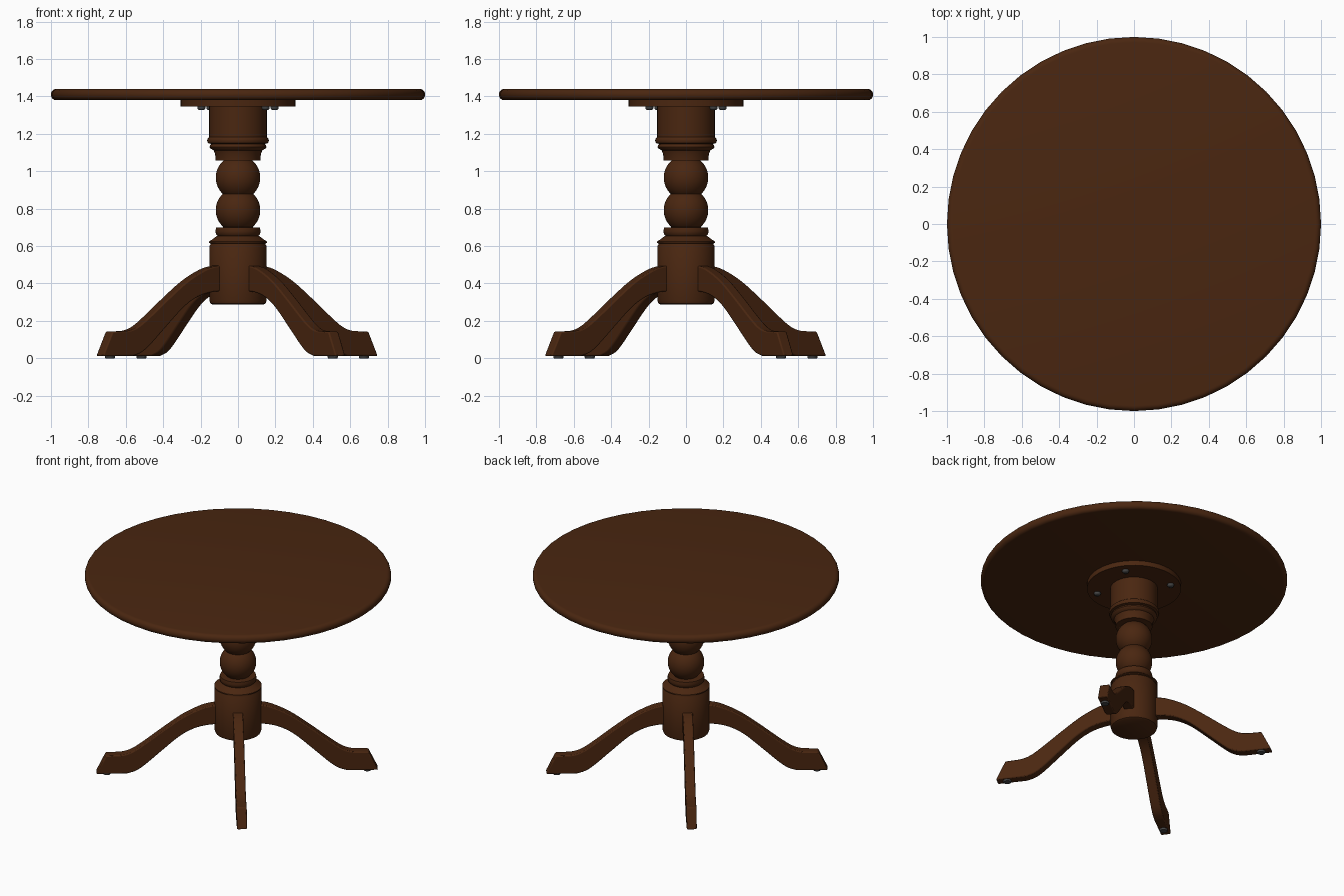
import bpy, bmesh, math
from mathutils import Matrix, Vector

if "Cube" in bpy.data.objects:
    bpy.data.objects.remove(bpy.data.objects["Cube"])


def material(name, color):
    m = bpy.data.materials.new(name)
    m.diffuse_color = (*color, 1)
    m.use_nodes = True
    m.node_tree.nodes["Principled BSDF"].inputs["Base Color"].default_value = m.diffuse_color
    return m


WOOD = material("dark_wood", (0.068, 0.0195, 0.0052))
STEEL = material("dark_steel", (0.06, 0.06, 0.06))
LEG_ANGLES = [math.radians(37 + 90 * i) for i in range(4)]


def finish(bm, name, mat, angle=40):
    bmesh.ops.recalc_face_normals(bm, faces=bm.faces)
    me = bpy.data.meshes.new(name)
    bm.to_mesh(me)
    bm.free()
    me.materials.append(mat)
    ob = bpy.data.objects.new(name, me)
    bpy.context.collection.objects.link(ob)
    bpy.ops.object.select_all(action='DESELECT')
    ob.select_set(True)
    bpy.context.view_layer.objects.active = ob
    bpy.ops.object.shade_smooth_by_angle(angle=math.radians(angle))
    return ob


def lathe(name, profile, mat, sides=48, loc=(0, 0, 0)):
    """Closed turned solid from (radius, height) points, bottom to top."""
    bm = bmesh.new()
    rings = []
    for r, z in profile:
        rings.append([bm.verts.new((loc[0] + r * math.cos(2 * math.pi * i / sides),
                                    loc[1] + r * math.sin(2 * math.pi * i / sides),
                                    loc[2] + z)) for i in range(sides)])
    for a, b in zip(rings, rings[1:]):
        for i in range(sides):
            j = (i + 1) % sides
            bm.faces.new((a[i], a[j], b[j], b[i]))
    bm.faces.new(rings[0][::-1])
    bm.faces.new(rings[-1])
    return finish(bm, name, mat)


def arc(cr, cz, rad, a0, a1, n):
    return [(cr + rad * math.cos(math.radians(a0 + (a1 - a0) * i / n)),
             cz + rad * math.sin(math.radians(a0 + (a1 - a0) * i / n))) for i in range(n + 1)]


def spline(pts, n=5):
    """Smooth curve through the points."""
    p = [Vector(q) for q in pts]
    p = [2 * p[0] - p[1]] + p + [2 * p[-1] - p[-2]]
    out = []
    for i in range(1, len(p) - 2):
        a, b, c, d = p[i - 1:i + 3]
        for k in range(n):
            t = k / n
            out.append(0.5 * (2 * b + (c - a) * t + (2 * a - 5 * b + 4 * c - d) * t * t
                              + (3 * b - a - 3 * c + d) * t ** 3))
    return out + [p[-2]]


# Round top with rounded rim, and the mounting plate beneath
lathe("table_top", arc(0.972, 1.408, 0.028, -90, 0, 5) + arc(0.972, 1.412, 0.028, 0, 90, 5), WOOD)
lathe("mounting_plate", [(0.307, 1.345), (0.307, 1.381)], WOOD)

# Turned column
column = [(0.138, 0.288), (0.148, 0.294), (0.153, 0.31), (0.153, 0.6), (0.147, 0.608),
          (0.147, 0.614), (0.155, 0.617), (0.155, 0.625), (0.138, 0.635), (0.122, 0.648),
          (0.11, 0.655), (0.117, 0.662), (0.121, 0.68), (0.117, 0.698)]
column += arc(0, 0.792, 0.119, -50, 47, 16) + arc(0, 0.966, 0.119, -47, 50, 16)
column += [(0.12, 1.058), (0.122, 1.09), (0.13, 1.112), (0.148, 1.122), (0.152, 1.13),
           (0.148, 1.142), (0.142, 1.146), (0.16, 1.15), (0.165, 1.163), (0.163, 1.174),
           (0.154, 1.182), (0.154, 1.35)]
lathe("column", column, WOOD)

# Curved legs: side outline extruded to thickness
upper = spline([(0.1, 0.497), (0.16, 0.493), (0.235, 0.473), (0.35, 0.415), (0.475, 0.325),
                (0.6, 0.228), (0.68, 0.172), (0.74, 0.149), (0.8, 0.144)])
lower = spline([(0.1, 0.36), (0.2, 0.352), (0.29, 0.326), (0.38, 0.272), (0.49, 0.175),
                (0.6, 0.075), (0.66, 0.032), (0.72, 0.012)])
outline = upper + [Vector((0.857, 0.143)), Vector((0.92, 0.012))] + lower[::-1]
HALF = 0.033
CENTRE = Vector((-0.005, -0.003, 0))
for n, ang in enumerate(LEG_ANGLES, 1):
    bm = bmesh.new()
    face = bm.faces.new([bm.verts.new((p[0], -HALF, p[1])) for p in outline])
    ext = bmesh.ops.extrude_face_region(bm, geom=[face], use_keep_orig=True)
    bmesh.ops.translate(bm, vec=(0, 2 * HALF, 0),
                        verts=[v for v in ext['geom'] if isinstance(v, bmesh.types.BMVert)])
    turn = Matrix.Translation(CENTRE) @ Matrix.Rotation(ang, 4, 'Z')
    bmesh.ops.transform(bm, matrix=turn, verts=bm.verts)
    leg = finish(bm, f"leg_{n}", WOOD)
    bev = leg.modifiers.new("soft_edges", 'BEVEL')
    bev.width, bev.segments, bev.limit_method = 0.007, 2, 'ANGLE'
    bev.angle_limit = math.radians(50)

    # Floor glide under the foot and screw under the plate
    glide = turn @ Vector((0.85, 0, 0))
    lathe(f"foot_glide_{n}", [(0.024, 0), (0.027, 0.004), (0.027, 0.014)], STEEL, 16, glide)
    screw = Matrix.Rotation(ang, 4, 'Z') @ Vector((0.245, 0, 0))
    lathe(f"plate_screw_{n}", [(0.01, 1.327), (0.018, 1.33), (0.022, 1.337), (0.022, 1.348)],
          STEEL, 16, screw)
